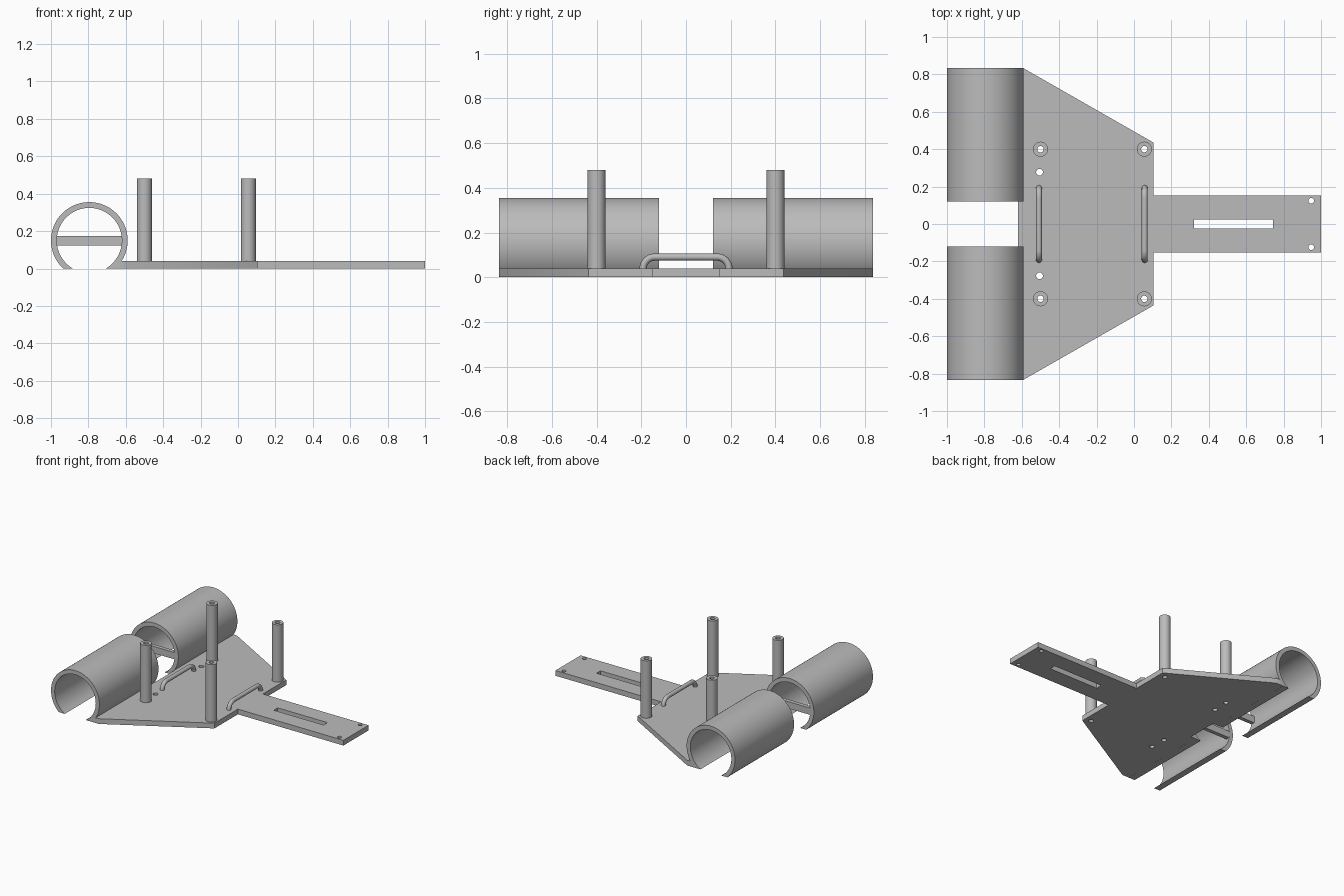
import bpy, bmesh
from math import sin, cos, asin, pi
from mathutils import Matrix, Vector

cube = bpy.data.objects.get("Cube")
if cube:
    bpy.data.objects.remove(cube, do_unlink=True)

grey = bpy.data.materials.new("plain grey")
grey.use_nodes = True
colour = (0.5, 0.5, 0.5, 1)
grey.diffuse_color = colour
grey.node_tree.nodes["Principled BSDF"].inputs["Base Color"].default_value = colour

T = 0.04            # plate thickness
POST_X = (-0.5, 0.055)
POST_Y = 0.4
BORE = 0.017


def arc(cx, cy, r, a0, a1, n):
    return [(cx + r * cos(a0 + (a1 - a0) * i / n),
             cy + r * sin(a0 + (a1 - a0) * i / n)) for i in range(n + 1)]


def circle(cx, cy, r, n=32):
    return arc(cx, cy, r, 0, 2 * pi, n)[:-1]


def rect(x0, x1, y0, y1):
    return [(x0, y0), (x1, y0), (x1, y1), (x0, y1)]


def finish(curve, name, matrix):
    """Turn a curve into a clean mesh object with sharp edges kept."""
    temp = bpy.data.objects.new(name + " curve", curve)
    bpy.context.collection.objects.link(temp)
    bpy.context.view_layer.update()
    deps = bpy.context.evaluated_depsgraph_get()
    mesh = bpy.data.meshes.new_from_object(temp.evaluated_get(deps))
    bpy.data.objects.remove(temp, do_unlink=True)
    bm = bmesh.new()
    bm.from_mesh(mesh)
    bmesh.ops.remove_doubles(bm, verts=bm.verts, dist=0.0002)
    bmesh.ops.recalc_face_normals(bm, faces=bm.faces)
    bm.to_mesh(mesh)
    bm.free()
    mesh.materials.clear()
    mesh.materials.append(grey)
    obj = bpy.data.objects.new(name, mesh)
    bpy.context.collection.objects.link(obj)
    obj.matrix_world = matrix
    bpy.ops.object.select_all(action='DESELECT')
    obj.select_set(True)
    bpy.context.view_layer.objects.active = obj
    bpy.ops.object.shade_smooth_by_angle(angle=0.6)
    return obj


def add_spline(curve, points, closed):
    s = curve.splines.new('POLY')
    s.points.add(len(points) - 1)
    for p, co in zip(s.points, points):
        p.co = (*Vector(co).to_3d(), 1)
    s.use_cyclic_u = closed


def extrude(name, loops, depth, matrix):
    """Extrude an outline, with further loops as holes, about its own plane."""
    curve = bpy.data.curves.new(name, 'CURVE')
    curve.dimensions = '2D'
    curve.fill_mode = 'BOTH'
    curve.extrude = depth / 2
    for loop in loops:
        add_spline(curve, loop, True)
    return finish(curve, name, matrix)


# Base plate with tongue, slot and drilled holes
half = [(1, 0.152), (0.105, 0.152), (0.105, 0.435), (-0.595, 0.835),
        (-0.655, 0.835), (-0.655, 0.12), (-0.62, 0.12)]
outline = half + [(x, -y) for x, y in reversed(half)]
holes = [rect(0.32, 0.742, -0.024, 0.024)]
for s in (-1, 1):
    holes += [circle(x, s * POST_Y, BORE) for x in POST_X]
    holes += [circle(-0.505, s * 0.277, 0.018), circle(0.948, s * 0.124, 0.015)]
extrude("base_plate", [outline] + holes, T, Matrix.Translation((0, 0, T / 2)))

# Hollow posts
for x, end in zip(POST_X, ("rear", "fore")):
    for s, side in ((-1, "front"), (1, "back")):
        extrude(f"{end}_{side}_post", [circle(0, 0, 0.04, 48), circle(0, 0, BORE)],
                0.48 - T, Matrix.Translation((x, s * POST_Y, (0.48 + T) / 2)))

# Open-bottomed tubes with a crossbar at each inner end
CX, CZ, R_OUT, R_IN = -0.795, 0.15, 0.205, 0.174
upright = Matrix.Rotation(pi / 2, 4, 'X')
a, b = asin(CZ / R_OUT), asin(CZ / R_IN)
section = arc(CX, CZ, R_OUT, -a, pi + a, 80) + arc(CX, CZ, R_IN, pi + b, -b, 80)
for s, side in ((-1, "front"), (1, "back")):
    extrude(f"{side}_tube", [section], 0.715,
            Matrix.Translation((0, s * 0.4775, 0)) @ upright)
    extrude(f"{side}_crossbar", [rect(CX - R_IN, CX + R_IN, 0.122, 0.174)], 0.03,
            Matrix.Translation((0, s * 0.136, 0)) @ upright)

# Bent rod handles
bend = arc(0.14, 0.038, 0.052, 0, pi / 2, 12)
path = [(0.192, 0.02)] + bend
path = path + [(-y, z) for y, z in reversed(path)]
for x, end in ((-0.508, "rear"), (0.057, "fore")):
    curve = bpy.data.curves.new(f"{end}_handle", 'CURVE')
    curve.dimensions = '3D'
    curve.bevel_depth = 0.016
    curve.bevel_resolution = 4
    curve.use_fill_caps = True
    add_spline(curve, [(0, y, z) for y, z in path], False)
    finish(curve, f"{end}_handle", Matrix.Translation((x, 0, 0)))
